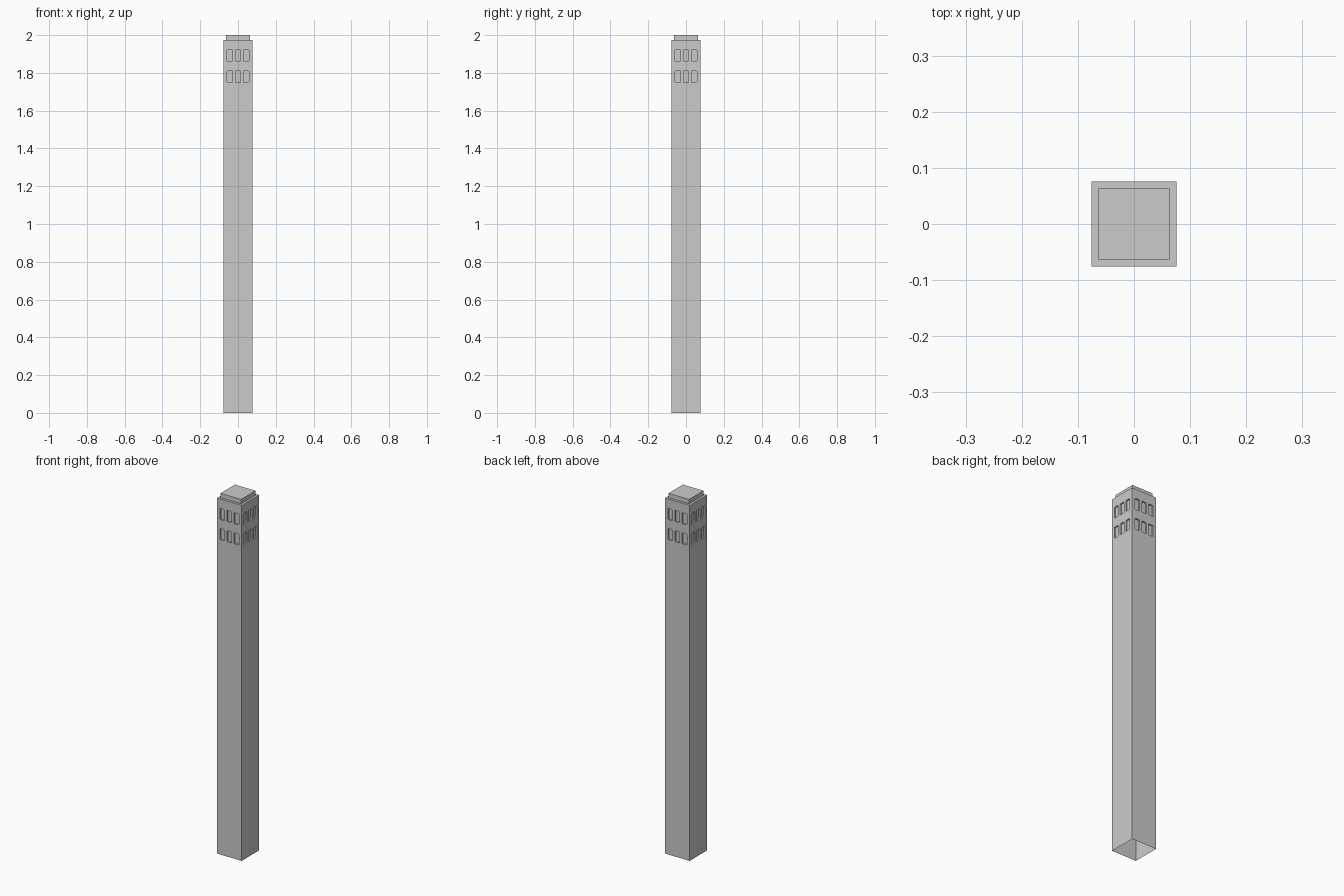
import bpy, bmesh
from math import pi
from mathutils import Matrix, Vector

if "Cube" in bpy.data.objects:
    bpy.data.objects.remove(bpy.data.objects["Cube"])

HALF, CAP, BODY_TOP, TOP = 0.076, 0.058, 1.975, 2.0
WIN_W, WIN_H, CUT, DEPTH = 0.029, 0.062, 0.005, 0.008


def make_object(name, bm):
    bmesh.ops.recalc_face_normals(bm, faces=bm.faces)
    mesh = bpy.data.meshes.new(name)
    bm.to_mesh(mesh)
    bm.free()
    obj = bpy.data.objects.new(name, mesh)
    bpy.context.collection.objects.link(obj)
    return obj


# Square shaft with a stepped cap on top
bm = bmesh.new()
bmesh.ops.create_cube(bm, size=1, matrix=Matrix.Translation((0, 0, BODY_TOP / 2))
                      @ Matrix.Diagonal((2 * HALF, 2 * HALF, BODY_TOP, 1)))
bm.faces.ensure_lookup_table()
roof = max(bm.faces, key=lambda f: f.calc_center_median().z)
bmesh.ops.inset_region(bm, faces=[roof], thickness=HALF - CAP)
ext = bmesh.ops.extrude_discrete_faces(bm, faces=[roof])["faces"][0]
bmesh.ops.translate(bm, verts=ext.verts, vec=(0, 0, TOP - BODY_TOP))
tower = make_object("tower", bm)

# Window cutters: two rows of three on each of the four sides
bm = bmesh.new()
w, h = WIN_W / 2, WIN_H / 2
corner = [(w, h - CUT), (w - CUT * 0.3, h - CUT * 0.3), (w - CUT, h)]
outline = (corner + [(-x, z) for x, z in reversed(corner)]
           + [(-x, -z) for x, z in corner] + [(x, -z) for x, z in reversed(corner)])
for side in range(4):
    turn = Matrix.Rotation(side * pi / 2, 4, 'Z')
    for zc in (1.78, 1.892):
        for xc in (-0.0435, 0, 0.0435):
            face = bm.faces.new([bm.verts.new(turn @ Vector((xc + x, -HALF + DEPTH, zc + z)))
                                 for x, z in outline])
            new = bmesh.ops.extrude_face_region(bm, geom=[face], use_keep_orig=True)["geom"]
            bmesh.ops.translate(bm, vec=turn @ Vector((0, -DEPTH - 0.02, 0)),
                                verts=[v for v in new if isinstance(v, bmesh.types.BMVert)])
cutter = make_object("window_cutter", bm)
cutter.hide_render = True

# Carve the recessed windows
mod = tower.modifiers.new("windows", 'BOOLEAN')
mod.operation, mod.solver, mod.object = 'DIFFERENCE', 'EXACT', cutter
bpy.context.view_layer.objects.active = tower
bpy.ops.object.modifier_apply(modifier=mod.name)
bpy.data.objects.remove(cutter)

# Open underside
bm = bmesh.new()
bm.from_mesh(tower.data)
base = [f for f in bm.faces if f.calc_center_median().z < 0.001]
bmesh.ops.delete(bm, geom=base, context='FACES_ONLY')
bm.to_mesh(tower.data)
bm.free()
